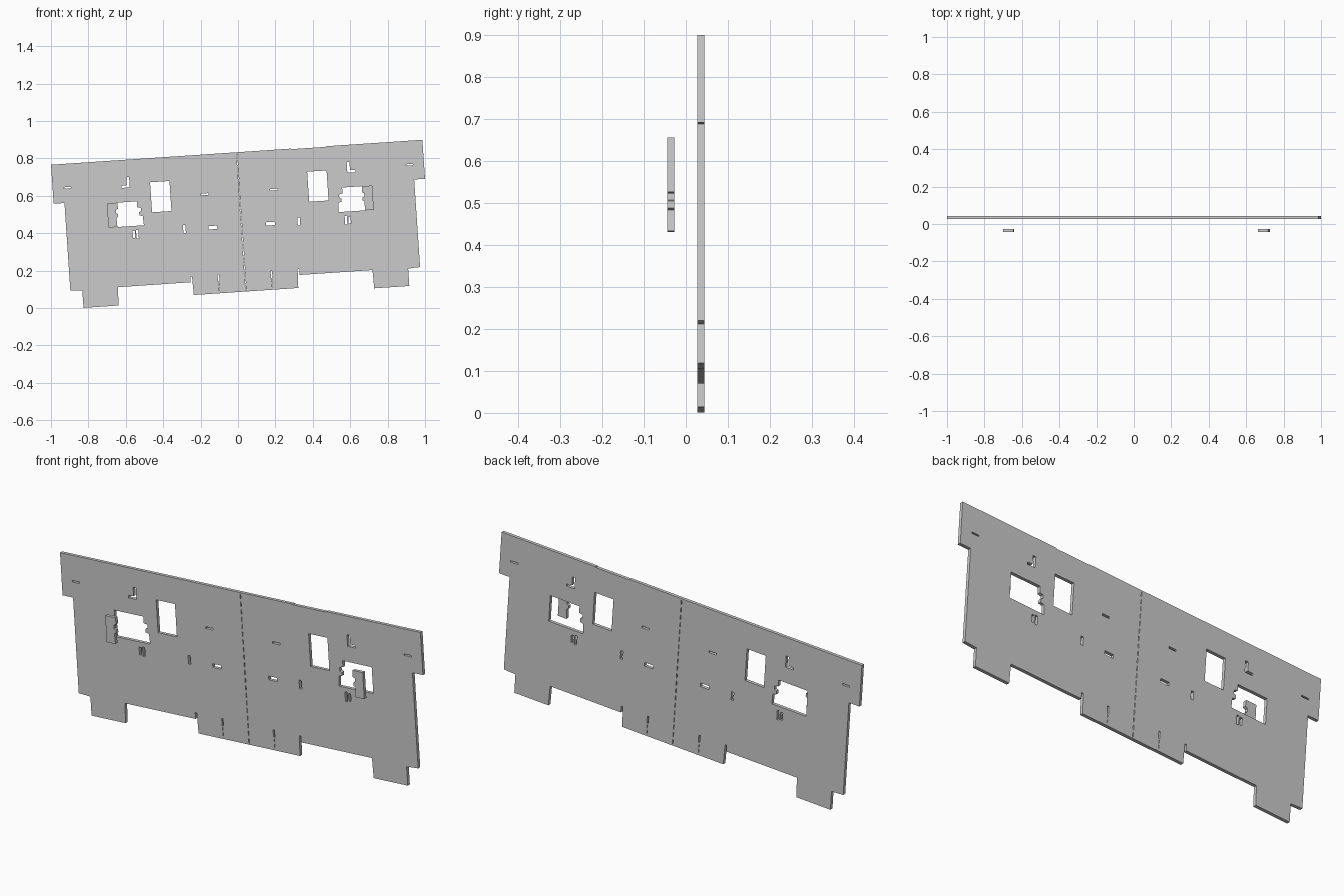
import bpy, bmesh, math

if "Cube" in bpy.data.objects:
    bpy.data.objects.remove(bpy.data.objects["Cube"])

THICK = 0.0165
TILT = math.atan(0.0672)
ORIGIN_X, ORIGIN_Z = -0.007, 0.833   # middle of the top edge


def rect(u0, u1, v0, v1):
    return [(u0, v0), (u1, v0), (u1, v1), (u0, v1)]


def mirror(loop):
    return [(-u, v) for u, v in reversed(loop)]


def flat_part(name, loops, y):
    """Fill outline with holes, extrude, and stand it upright with the tilt."""
    curve = bpy.data.curves.new(name + "_profile", 'CURVE')
    curve.dimensions = '2D'
    curve.fill_mode = 'BOTH'
    curve.extrude = THICK / 2
    for loop in loops:
        s = curve.splines.new('POLY')
        s.points.add(len(loop) - 1)
        for p, (u, v) in zip(s.points, loop):
            p.co = (u, v, 0, 1)
        s.use_cyclic_u = True
    tmp = bpy.data.objects.new(name + "_tmp", curve)
    bpy.context.collection.objects.link(tmp)
    dg = bpy.context.evaluated_depsgraph_get()
    mesh = bpy.data.meshes.new_from_object(tmp.evaluated_get(dg))
    bpy.data.objects.remove(tmp)
    bm = bmesh.new()
    bm.from_mesh(mesh)
    bmesh.ops.remove_doubles(bm, verts=bm.verts, dist=1e-5)
    bmesh.ops.recalc_face_normals(bm, faces=bm.faces)
    for f in bm.faces:
        f.smooth = False
    bm.to_mesh(mesh)
    bm.free()
    mesh.name = name
    ob = bpy.data.objects.new(name, mesh)
    bpy.context.collection.objects.link(ob)
    ob.rotation_euler = (math.pi / 2, -TILT, 0)
    ob.location = (ORIGIN_X, y, ORIGIN_Z)
    return ob


# Right half of the sheet outline, top to bottom
half = [(0.995, 0), (0.995, -0.209), (0.937, -0.209), (0.937, -0.678),
        (0.873, -0.682), (0.873, -0.775), (0.685, -0.775), (0.682, -0.677),
        (0.292, -0.677), (0.292, -0.646), (0.283, -0.646), (0.280, -0.746)]
# shallow recess in the top edge, one side only
recess = [(0.29, 0), (0.291, -0.003), (0.475, -0.003), (0.476, 0)]
outline = recess + half + mirror(half)

# Openings in the right half
holes = [
    rect(0.369, 0.473, -0.290, -0.129),                      # window
    [(0.711, -0.226), (0.711, -0.356), (0.521, -0.356), (0.524, -0.306),
     (0.542, -0.302), (0.542, -0.285), (0.531, -0.280), (0.531, -0.262),
     (0.550, -0.258), (0.550, -0.226)],                      # stepped opening
    [(0.583, -0.092), (0.598, -0.092), (0.598, -0.136), (0.626, -0.138),
     (0.626, -0.149), (0.583, -0.149)],                      # L slot
    rect(0.553, 0.565, -0.425, -0.378),
    rect(0.572, 0.584, -0.420, -0.382),
    rect(0.896, 0.936, -0.132, -0.125),
    rect(0.165, 0.205, -0.217, -0.208),
    rect(0.131, 0.178, -0.402, -0.384),
    rect(0.300, 0.313, -0.412, -0.370),
    rect(0.138, 0.146, -0.682, -0.646),
    rect(0.141, 0.144, -0.705, -0.691),                      # short fold marks
    rect(0.141, 0.144, -0.732, -0.715),
]
loops = [outline] + holes + [mirror(h) for h in holes]

# Perforated centre fold
DASHES = 20
step = 0.746 / DASHES
for i in range(DASHES):
    top = -step * i - 0.008
    loops.append(rect(-0.002, 0.002, top - step * 0.6, top))

flat_part("sheet", loops, 0.0355)

# Loose tabs in front of the stepped openings
tab = [(0.711, -0.226), (0.655, -0.226), (0.653, -0.258), (0.665, -0.264),
       (0.665, -0.282), (0.655, -0.286), (0.655, -0.302), (0.665, -0.306),
       (0.663, -0.356), (0.711, -0.356)]
flat_part("right_tab", [tab], -0.0355)
flat_part("left_tab", [mirror(tab)], -0.0355)
